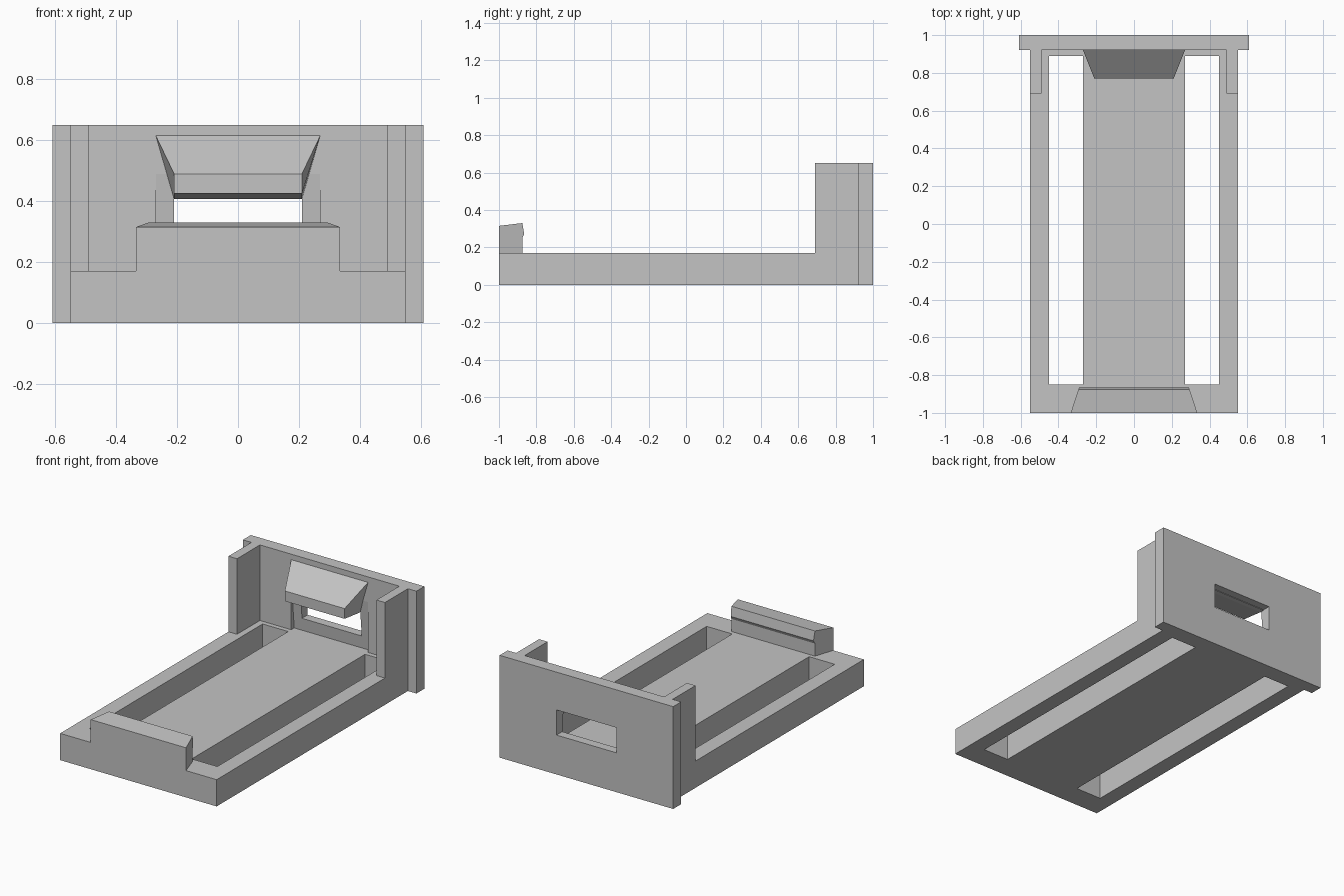
import bpy
import bmesh

cube = bpy.data.objects.get("Cube")
if cube:
    bpy.data.objects.remove(cube, do_unlink=True)

grey = bpy.data.materials.new("plain grey")
grey.use_nodes = True
grey.diffuse_color = (0.55, 0.55, 0.55, 1)
grey.node_tree.nodes["Principled BSDF"].inputs["Base Color"].default_value = grey.diffuse_color


def loft(name, rings):
    """Closed solid skinned through matching rings of points."""
    bm = bmesh.new()
    rows = [[bm.verts.new(p) for p in ring] for ring in rings]
    n = len(rows[0])
    bm.faces.new(rows[0])
    bm.faces.new(rows[-1])
    for a, b in zip(rows, rows[1:]):
        for i in range(n):
            j = (i + 1) % n
            bm.faces.new((a[i], a[j], b[j], b[i]))
    bmesh.ops.recalc_face_normals(bm, faces=bm.faces)
    mesh = bpy.data.meshes.new(name)
    bm.to_mesh(mesh)
    bm.free()
    mesh.materials.append(grey)
    obj = bpy.data.objects.new(name, mesh)
    bpy.context.collection.objects.link(obj)
    return obj


def box(name, x, y, z):
    return loft(name, [[(x[0], y[0], h), (x[1], y[0], h),
                        (x[1], y[1], h), (x[0], y[1], h)] for h in z])


def cut(target, cutter):
    """Carve the cutter out of the target and discard it."""
    cutter.hide_render = True
    mod = target.modifiers.new("cut", "BOOLEAN")
    mod.operation = "DIFFERENCE"
    mod.solver = "EXACT"
    mod.object = cutter
    bpy.context.view_layer.objects.active = target
    bpy.ops.object.modifier_apply(modifier=mod.name)
    bpy.data.objects.remove(cutter, do_unlink=True)


FLOOR, TOP, WALL = 0.17, 0.65, 0.92

# Tray with two long slots, and the side rails at the back
base = box("base_tray", (-0.55, 0.55), (-1, WALL), (0, FLOOR))
for side, label in ((1, "left"), (-1, "right")):
    cut(base, box("slot_cutter", sorted((side * 0.27, side * 0.45)), (-0.85, 0.89), (-0.1, 0.3)))
    box(label + "_rail", sorted((side * 0.49, side * 0.55)), (0.69, WALL), (FLOOR, TOP))

# Back plate with a shallow tapered recess and a window
plate = box("back_plate", (-0.61, 0.61), (WALL, 1), (0, TOP))
recess = [(WALL - 0.02, FLOOR), (WALL + 0.03, FLOOR), (WALL, 0.49), (WALL - 0.02, 0.49)]
cut(plate, loft("recess_cutter", [[(x, y, z) for y, z in recess] for x in (-0.27, 0.27)]))
cut(plate, box("window_cutter", (-0.21, 0.21), (0.8, 1.1), (0.25, 0.41)))

# Hood above the window: y, low edge, high edge, half width at top
hood = [(0.77, 0.425, 0.49, 0.21), (WALL, 0.407, 0.615, 0.27), (0.95, 0.407, 0.615, 0.27)]
loft("window_hood", [[(-0.21, y, lo), (0.21, y, lo), (w, y, hi), (-w, y, hi)]
                     for y, lo, hi, w in hood])

# Front catch: side profile, narrowing towards the back
catch = [(-1, FLOOR), (-1, 0.315), (-0.875, 0.33), (-0.865, 0.27), (-0.875, 0.25), (-0.875, FLOOR)]
loft("front_catch", [[(s * (0.335 - 0.33 * (y + 1)), y, z) for y, z in catch] for s in (-1, 1)])
